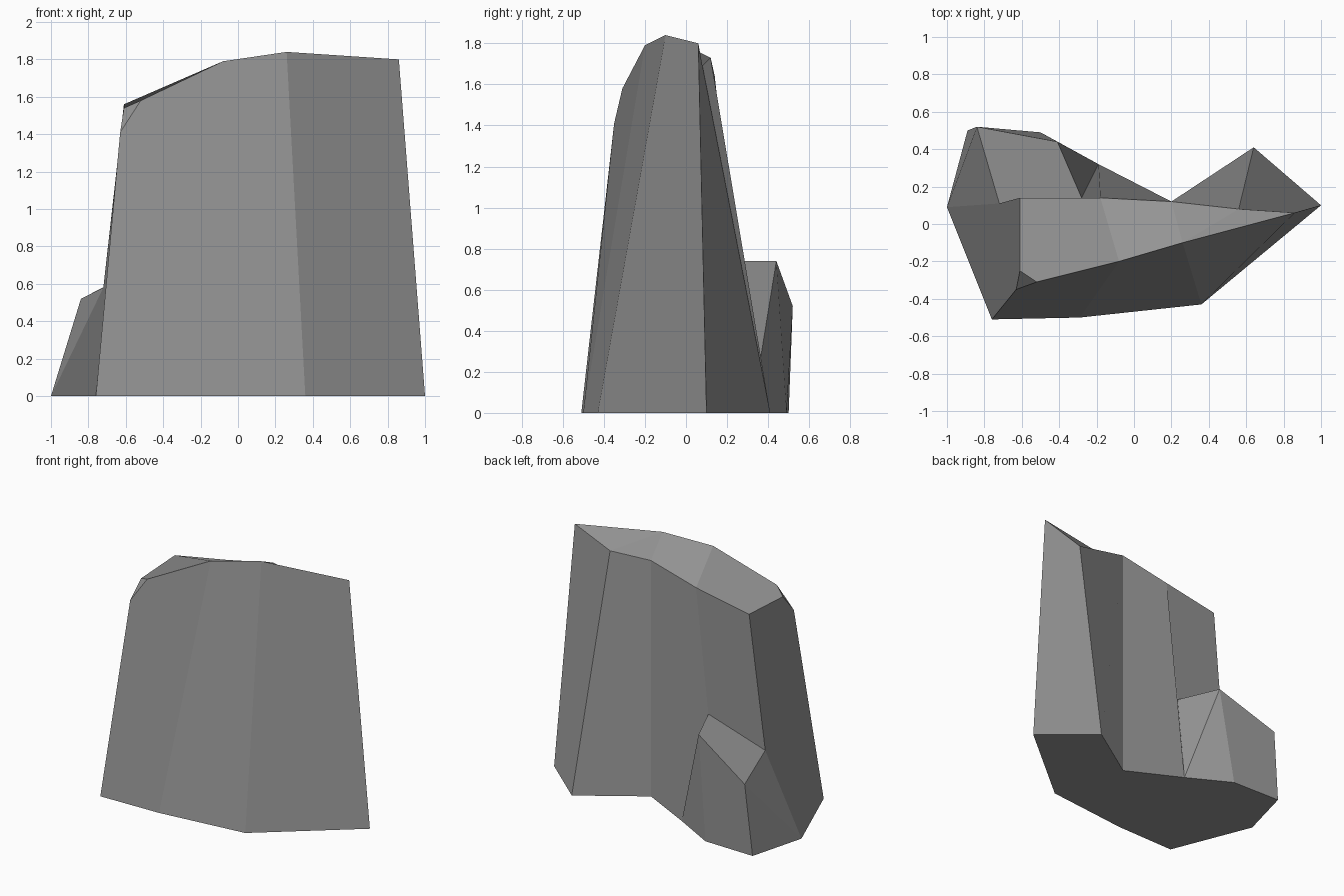
import bpy
import bmesh

default_cube = bpy.data.objects.get("Cube")
if default_cube:
    bpy.data.objects.remove(default_cube, do_unlink=True)

# Single stone colour
stone = bpy.data.materials.new("stone_grey")
stone.use_nodes = True
grey = (0.3, 0.3, 0.3, 1)
stone.diffuse_color = grey
stone.node_tree.nodes["Principled BSDF"].inputs["Base Color"].default_value = grey

# Footprint corners on the ground
foot = {
    "foot_right": (-1, .09), "foot_front_right": (-.76, -.51),
    "foot_front": (-.29, -.5), "foot_front_left": (.36, -.43),
    "foot_left": (1, .1), "foot_back_left": (.64, .41),
    "foot_notch": (.2, .12), "foot_back": (-.19, .32),
    "foot_ledge": (-.5, .49), "foot_back_right": (-.89, .5),
}
corners = {name: (x, y, 0) for name, (x, y) in foot.items()}

# Crown rim and the low ledge at the back
corners.update({
    "rim_chip": (-.63, -.35, 1.41), "rim_front_right": (-.52, -.31, 1.58),
    "rim_front": (-.08, -.2, 1.79), "rim_peak": (.26, -.1, 1.84),
    "rim_left": (.86, .06, 1.8), "rim_back_left": (.56, .08, 1.69),
    "rim_notch": (.2, .12, 1.73), "rim_back": (-.18, .14, 1.64),
    "rim_back_right": (-.61, .14, 1.56), "rim_right": (-.61, -.25, 1.54),
    "ledge_inner_left": (-.28, .14, .74), "ledge_outer_left": (-.41, .44, .74),
    "ledge_outer_right": (-.84, .52, .52), "ledge_inner_right": (-.72, .11, .58),
})

# Facets, each listed by its corner names
facets = [
    # underside
    " ".join(foot),
    # front
    "foot_front_right foot_front rim_front rim_front_right rim_chip",
    "foot_front foot_front_left rim_peak rim_front",
    "foot_front_left foot_left rim_left rim_peak",
    # left end and back
    "foot_left foot_back_left rim_back_left rim_left",
    "foot_back_left foot_notch rim_notch rim_back_left",
    "foot_notch foot_back ledge_inner_left rim_back rim_notch",
    "ledge_inner_left ledge_inner_right rim_back_right rim_back",
    # ledge
    "foot_back ledge_outer_left ledge_inner_left",
    "foot_back foot_ledge ledge_outer_left",
    "foot_ledge foot_back_right ledge_outer_right ledge_outer_left",
    "ledge_outer_left ledge_outer_right ledge_inner_right ledge_inner_left",
    "foot_back_right foot_right ledge_outer_right",
    "foot_right ledge_inner_right ledge_outer_right",
    # right end
    "foot_right foot_front_right rim_chip rim_right rim_back_right ledge_inner_right",
    "rim_chip rim_front_right rim_right",
    # crown
    "rim_front_right rim_front rim_back rim_back_right rim_right",
    "rim_front rim_peak rim_notch rim_back",
    "rim_peak rim_back_left rim_notch",
    "rim_peak rim_left rim_back_left",
]

bm = bmesh.new()
verts = {name: bm.verts.new(position) for name, position in corners.items()}
for facet in facets:
    bm.faces.new([verts[name] for name in facet.split()])
bmesh.ops.recalc_face_normals(bm, faces=bm.faces)

mesh = bpy.data.meshes.new("rock")
bm.to_mesh(mesh)
bm.free()
mesh.materials.append(stone)
rock = bpy.data.objects.new("rock", mesh)
bpy.context.collection.objects.link(rock)
